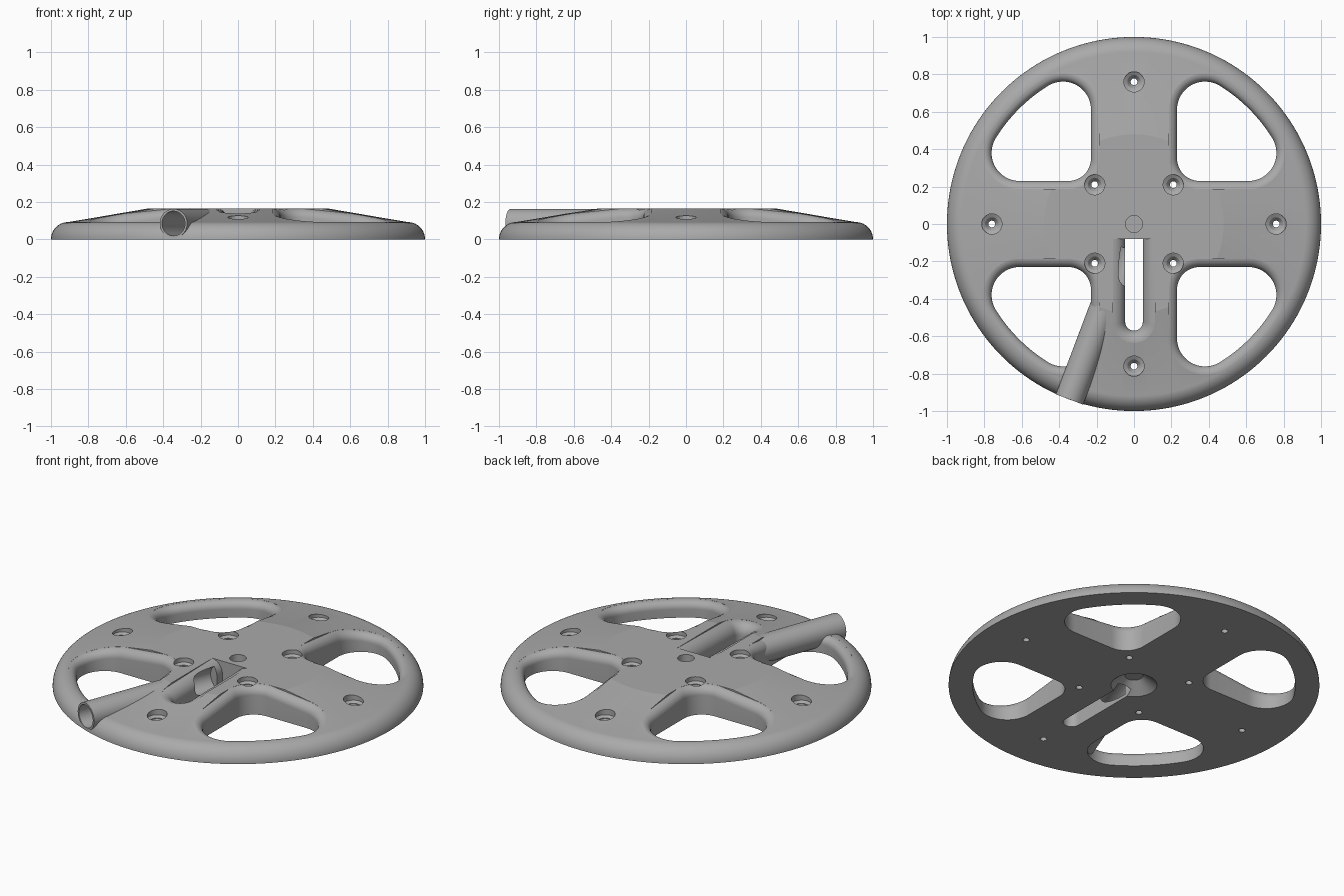
import bpy, bmesh
from math import sin, cos, pi, sqrt, radians, atan2
from mathutils import Vector, Matrix

cube = bpy.data.objects.get("Cube")
if cube:
    bpy.data.objects.remove(cube)

HUB_R, HUB_Z = 0.48, 0.165      # flat centre
RIM_R, RIM_Z = 0.91, 0.092      # start of the rounded edge


def top_height(x, y):
    r = sqrt(x * x + y * y)
    if r < HUB_R:
        return HUB_Z
    if r < RIM_R:
        return HUB_Z + (RIM_Z - HUB_Z) * (r - HUB_R) / (RIM_R - HUB_R)
    return RIM_Z * sqrt(max(0, 1 - ((r - RIM_R) / (1 - RIM_R)) ** 2))


def loft(name, loops):
    """Closed solid through loops of equal length, capped at both ends."""
    bm = bmesh.new()
    rings = [[bm.verts.new(p) for p in loop] for loop in loops]
    n = len(rings[0])
    for a, b in zip(rings, rings[1:]):
        for i in range(n):
            j = (i + 1) % n
            bm.faces.new((a[i], a[j], b[j], b[i]))
    bm.faces.new(rings[0][::-1])
    bm.faces.new(rings[-1])
    bmesh.ops.recalc_face_normals(bm, faces=bm.faces)
    mesh = bpy.data.meshes.new(name)
    bm.to_mesh(mesh)
    bm.free()
    obj = bpy.data.objects.new(name, mesh)
    bpy.context.collection.objects.link(obj)
    return obj


def turned(name, profile, segments, centre=(0, 0)):
    """Solid of revolution from (radius, height) pairs."""
    return loft(name, [[(centre[0] + r * cos(2 * pi * i / segments),
                         centre[1] + r * sin(2 * pi * i / segments), z)
                        for i in range(segments)] for r, z in profile])


def boolean(target, tool, operation="DIFFERENCE"):
    mod = target.modifiers.new("cut", "BOOLEAN")
    mod.operation, mod.solver, mod.object = operation, "EXACT", tool
    bpy.context.view_layer.objects.active = target
    bpy.ops.object.modifier_apply(modifier=mod.name)
    bpy.data.objects.remove(tool)


def rounded_cutter(name, outline, radius, steps=12):
    """Through cutter whose upper lip is rounded over the sloping top."""
    loops = [[(p.x, p.y, -0.1) for p, n in outline]]
    for k in range(steps):
        a = pi / 2 * k / steps
        loop = []
        for p, n in outline:
            q = p + n * radius * (1 - cos(a))
            loop.append((q.x, q.y, top_height(q.x, q.y) - radius * (1 - sin(a))))
        loops.append(loop)
    loops.append([(x, y, 0.4) for x, y, z in loops[-1]])
    return loft(name, loops)


def arc(centre, radius, start, end, steps):
    """Outline points paired with their outward normals."""
    out = []
    for i in range(steps + 1):
        a = start + (end - start) * i / steps
        n = Vector((cos(a), sin(a)))
        out.append((Vector(centre) + n * radius, n))
    return out


# Dished disc
profile = [(1 - 0.09 * (1 - cos(a)), RIM_Z * sin(a))
           for a in (pi / 2 * i / 14 for i in range(15))]
wheel = turned("wheel_plate", profile + [(HUB_R, HUB_Z)], 160)

# Four rounded windows between the spokes
EDGE, OUTER, INNER_C, OUTER_C = 0.23, 0.87, 0.12, 0.15
c = EDGE + OUTER_C
far = sqrt((OUTER - OUTER_C) ** 2 - c * c)
ang = atan2(c, far)
inner = EDGE + INNER_C
window = (arc((inner, inner), INNER_C, pi, 1.5 * pi, 12)
          + arc((far, c), OUTER_C, -pi / 2, ang, 16)
          + arc((0, 0), OUTER, ang, pi / 2 - ang, 20)[1:-1]
          + arc((c, far), OUTER_C, pi / 2 - ang, pi, 16))
for quarter in range(4):
    turn = Matrix.Rotation(quarter * pi / 2, 2)
    boolean(wheel, rounded_cutter("window_cutter",
                                  [(turn @ p, turn @ n) for p, n in window], 0.05))

# Slanted feed tube, hollow through to the slot
along = Vector((0.353, 0.935, 0)).normalized()
side = Vector((along.y, -along.x, 0))
mouth = Vector((-0.345, -0.938, 0.085))


def tube(name, radius, start, end):
    ring = [side * radius * cos(2 * pi * i / 64) + Vector((0, 0, radius * sin(2 * pi * i / 64)))
            for i in range(64)]
    return loft(name, [[mouth + along * t + p for p in ring] for t in (start, end)])


boolean(wheel, tube("feed_tube", 0.078, 0, 0.72), "UNION")
boolean(wheel, tube("bore_cutter", 0.066, -0.1, 0.86))

# Open slot with a flat inner end
slot = ([(Vector((-0.047, -0.08)), Vector((-1, 0)))]
        + arc((0, -0.523), 0.047, pi, 2 * pi, 24)
        + [(Vector((0.047, -0.08)), Vector((1, 0)))])
boolean(wheel, rounded_cutter("slot_cutter", slot, 0.075))

# Central recesses above and below
boolean(wheel, turned("centre_cutter", [(0.045, 0.12), (0.045, 0.3)], 48))
boolean(wheel, turned("recess_cutter", [(0.137, -0.01), (0.05, 0.06)], 48))

# Stepped screw holes
spots = [(0.76, 0), (0, 0.76), (-0.76, 0), (0, -0.76)]
spots += [(sx * 0.21, sy * 0.21) for sx in (1, -1) for sy in (1, -1)]
for x, y in spots:
    z = top_height(x, y)
    steps = [(0.018, -0.1), (0.018, z - 0.065), (0.036, z - 0.04),
             (0.036, z - 0.035), (0.054, z - 0.025), (0.054, 0.4)]
    boolean(wheel, turned("screw_cutter", steps, 48, (x, y)))

# Single grey finish
grey = bpy.data.materials.new("plain_grey")
grey.use_nodes = True
colour = (0.4, 0.4, 0.4, 1)
grey.diffuse_color = colour
grey.node_tree.nodes["Principled BSDF"].inputs["Base Color"].default_value = colour
wheel.data.materials.clear()
wheel.data.materials.append(grey)

bpy.ops.object.select_all(action="DESELECT")
wheel.select_set(True)
bpy.context.view_layer.objects.active = wheel
bpy.ops.object.shade_smooth_by_angle(angle=radians(9))
